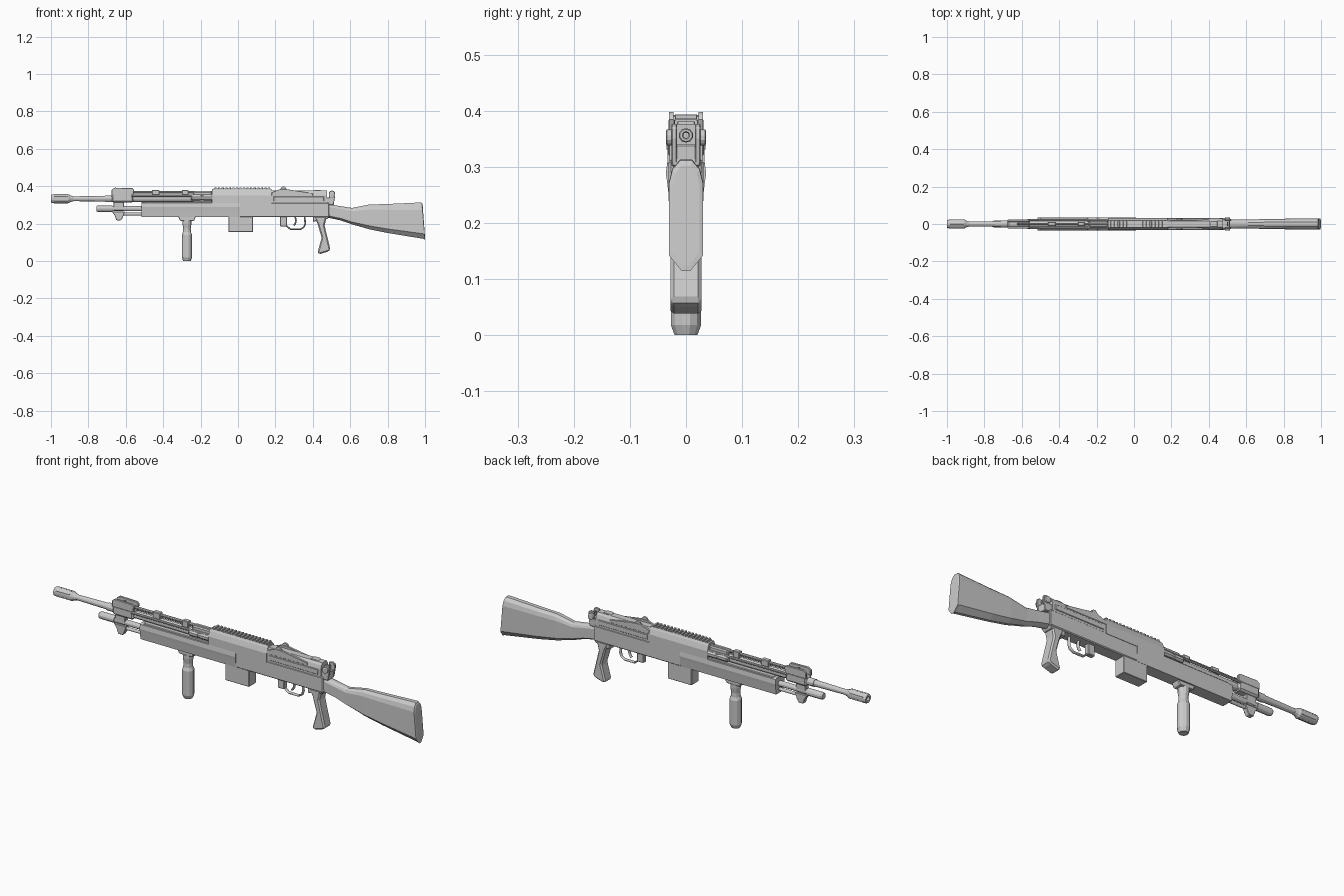
import bpy, bmesh, math
from mathutils import Vector

if "Cube" in bpy.data.objects:
    bpy.data.objects.remove(bpy.data.objects["Cube"])


def finish(name, bm, bevel=0):
    bmesh.ops.recalc_face_normals(bm, faces=bm.faces)
    me = bpy.data.meshes.new(name)
    bm.to_mesh(me)
    bm.free()
    ob = bpy.data.objects.new(name, me)
    bpy.context.collection.objects.link(ob)
    if bevel:
        m = ob.modifiers.new("bevel", 'BEVEL')
        m.width, m.segments, m.limit_method = bevel, 1, 'ANGLE'
    return ob


def loft(name, rings, bevel=0):
    """Skin a list of equal-length point rings and cap both ends."""
    bm = bmesh.new()
    vs = [[bm.verts.new(p) for p in r] for r in rings]
    n = len(vs[0])
    for a, b in zip(vs, vs[1:]):
        for i in range(n):
            j = (i + 1) % n
            bm.faces.new((a[i], a[j], b[j], b[i]))
    bm.faces.new(vs[0])
    bm.faces.new(vs[-1])
    return finish(name, bm, bevel)


def plate(name, prof, y0, y1, bevel=0):
    """Side profile (x, z) extruded across y."""
    return loft(name, [[(x, y, z) for x, z in prof] for y in (y0, y1)], bevel)


def box(name, x0, x1, z0, z1, hy, bevel=0, y=0):
    return plate(name, [(x0, z0), (x1, z0), (x1, z1), (x0, z1)], y - hy, y + hy, bevel)


def section(name, half, x0, x1):
    """Half cross-section (y, z), mirrored and run along x."""
    ring = half + [(-y, z) for y, z in reversed(half)]
    return loft(name, [[(x, y, z) for y, z in ring] for x in (x0, x1)])


def lathe(name, prof, axis, centre, sides=12):
    """Rings of (position along axis, radius) about 'x', 'y' or 'z' through centre."""
    rings = []
    for t, r in prof:
        ring = []
        for i in range(sides):
            a = 2 * math.pi * (i + .5) / sides
            u, v = r * math.cos(a), r * math.sin(a)
            p = {'x': (t, u, v), 'y': (u, t, v), 'z': (u, v, t)}[axis]
            ring.append(Vector(p) + Vector(centre))
        rings.append(ring)
    return loft(name, rings)


# Barrel, hollow muzzle device
lathe("barrel", [(-.90, .013), (-.71, .016), (-.71, .019), (-.67, .019),
                 (-.67, .017), (-.12, .019)], 'x', (0, 0, .333))
lathe("muzzle_device", [(-.96, .01), (-1, .01), (-1, .021), (-.99, .024), (-.905, .024),
                        (-.895, .018), (-.88, .014)], 'x', (0, 0, .333))
for i in range(6):
    a = math.pi * (i + .5) / 3
    lathe("muzzle_rib", [(-.985, .005), (-.91, .005)], 'x',
          (0, .021 * math.cos(a), .333 + .021 * math.sin(a)), 6)

# Gas cylinder and lower tubes
lathe("gas_cylinder", [(-.757, .014), (-.75, .018), (-.67, .018), (-.67, .014),
                       (-.50, .014)], 'x', (0, 0, .28))
lathe("piston_rod", [(-.66, .008), (-.5, .008)], 'x', (0, 0, .252))
box("gas_block", -.675, -.56, .312, .36, .024, .008)
box("gas_bridge", -.665, -.61, .27, .33, .013, .003)
plate("bayonet_lug", [(-.675, .265), (-.605, .265), (-.615, .235), (-.625, .218),
                      (-.65, .218), (-.66, .245)], -.012, .012, .002)

# Front sight with two guards
for s in (-1, 1):
    plate("front_sight_guard", [(-.675, .352), (-.56, .352), (-.555, .38), (-.565, .39),
                                (-.66, .392), (-.675, .382)], s * .024, s * .012, .002)
lathe("front_sight_post", [(.35, .005), (.385, .004)], 'z', (-.62, 0, 0), 8)

# Top rod, side rods and their collars
lathe("top_rod", [(-.62, .007), (-.13, .007)], 'x', (0, 0, .368), 8)
for s in (-1, 1):
    lathe("side_rod", [(-.57, .006), (-.13, .006)], 'x', (0, s * .022, .349), 8)
    lathe("clamp_drum", [(-.25, .011), (-.245, .015), (-.2, .015), (-.2, .012), (-.185, .012),
                         (-.185, .015), (-.14, .015)], 'x', (0, s * .021, .337), 8)
for x0, x1 in ((-.46, -.42), (-.30, -.265)):
    box("rod_collar", x0, x1, .345, .38, .012, .003)
box("clamp_block", -.24, -.14, .31, .372, .018, .005)

# Handguard
section("handguard", [(.029, .235), (.034, .275), (.036, .288), (.033, .31), (.024, .315)],
        -.515, .01)
box("handguard_lip", -.50, -.14, .305, .318, .03, .003)

# Vertical foregrip
plate("foregrip_mount", [(-.32, .238), (-.225, .238), (-.235, .215), (-.31, .215)],
      -.022, .022, .003)
lathe("foregrip", [(0, .021), (.018, .028), (.14, .028), (.155, .022), (.175, .021),
                   (.2, .025), (.218, .025)], 'z', (-.273, 0, 0))

# Magazine and receiver
box("magazine", -.05, .08, .155, .25, .028, .002)
box("lower_receiver", .005, .487, .235, .312, .031, .004)
plate("receiver_tail", [(.40, .25), (.40, .21), (.48, .225), (.492, .25)], -.026, .026, .003)
section("upper_receiver_front", [(.033, .305), (.033, .35), (.024, .374), (.018, .384)],
        -.14, .18)
section("upper_receiver_rear", [(.029, .305), (.029, .35), (.024, .366), (.016, .376)],
        .18, .475)
box("ejection_cover", .19, .46, .32, .345, .032, .002)

# Toothed top rail
box("rail_base", -.13, .175, .378, .387, .019)
for i in range(16):
    x = -.125 + i * .019
    box("rail_tooth", x, x + .011, .385, .393, .02, .001)

# Charging-lug humps with sloping straps on each side
for s in (-1, 1):
    lathe("side_hump", [(-.004, .017), (.004, .017)], 'y', (.243, s * .026, .381))
    plate("sloping_strap", [(.18, .366), (.225, .384), (.26, .384), (.40, .362),
                            (.40, .35), (.18, .35)], s * .031, s * .02, .001)
plate("rear_cover", [(.39, .36), (.41, .381), (.44, .381), (.455, .368), (.475, .368),
                     (.475, .34)], -.016, .016, .002)

# Rear sight: wings, aperture and knobs
box("rear_sight_base", .46, .512, .30, .34, .026, .003)
for s in (-1, 1):
    plate("rear_sight_wing", [(.485, .305), (.512, .305), (.52, .35), (.518, .37), (.505, .377),
                              (.488, .372)], s * .026, s * .016, .002)
    lathe("rear_sight_knob", [(.024, .015), (.034, .015), (.036, .012)] if s > 0 else
          [(-.024, .015), (-.034, .015), (-.036, .012)], 'y', (.50, 0, .352))
bpy.ops.mesh.primitive_torus_add(location=(.50, 0, .356), rotation=(0, math.pi / 2, 0),
                                 major_radius=.009, minor_radius=.004,
                                 major_segments=10, minor_segments=6)
bpy.context.object.name = "rear_aperture"

# Trigger group
box("magazine_catch", .225, .262, .185, .24, .012, .003)


def bar(name, pts, r):
    cu = bpy.data.curves.new(name, 'CURVE')
    cu.dimensions, cu.bevel_depth, cu.bevel_resolution = '3D', r, 1
    cu.use_fill_caps = True
    sp = cu.splines.new('POLY')
    sp.points.add(len(pts) - 1)
    for p, (x, z) in zip(sp.points, pts):
        p.co = (x, 0, z, 1)
    ob = bpy.data.objects.new(name, cu)
    ob.scale.y = 1.8
    bpy.context.collection.objects.link(ob)


bar("trigger_guard", [(.255, .225), (.258, .188), (.28, .171), (.335, .171), (.353, .182),
                      (.359, .20), (.357, .238)], .005)
bar("trigger", [(.305, .24), (.31, .215), (.306, .20), (.298, .19)], .005)

# Pistol grip
plate("pistol_grip", [(.405, .24), (.475, .24), (.463, .19), (.494, .062), (.485, .052),
                      (.435, .036), (.425, .045), (.447, .125), (.425, .20)],
      -.028, .028, .008)

# Buttstock: eight-sided loft with chamfered comb and toe
rings = []
for x, top, bot, w, dx in ((.48, .305, .232, .024, 0), (.55, .293, .217, .023, 0),
                           (.61, .284, .196, .023, 0), (.66, .294, .182, .025, 0),
                           (.70, .302, .17, .027, 0), (.80, .305, .15, .028, 0),
                           (.975, .313, .119, .03, .015), (.983, .311, .114, .03, .017),
                           (.987, .302, .124, .024, .013)):
    h = top - bot
    half = [(.25 * w, bot), (w, bot + .14 * h), (w, top - .2 * h), (.8 * w, top - .08 * h),
            (.35 * w, top)]
    ring = half + [(-y, z) for y, z in reversed(half)]
    rings.append([(x + dx * (top - z) / h, y, z) for y, z in ring])
loft("buttstock", rings)
